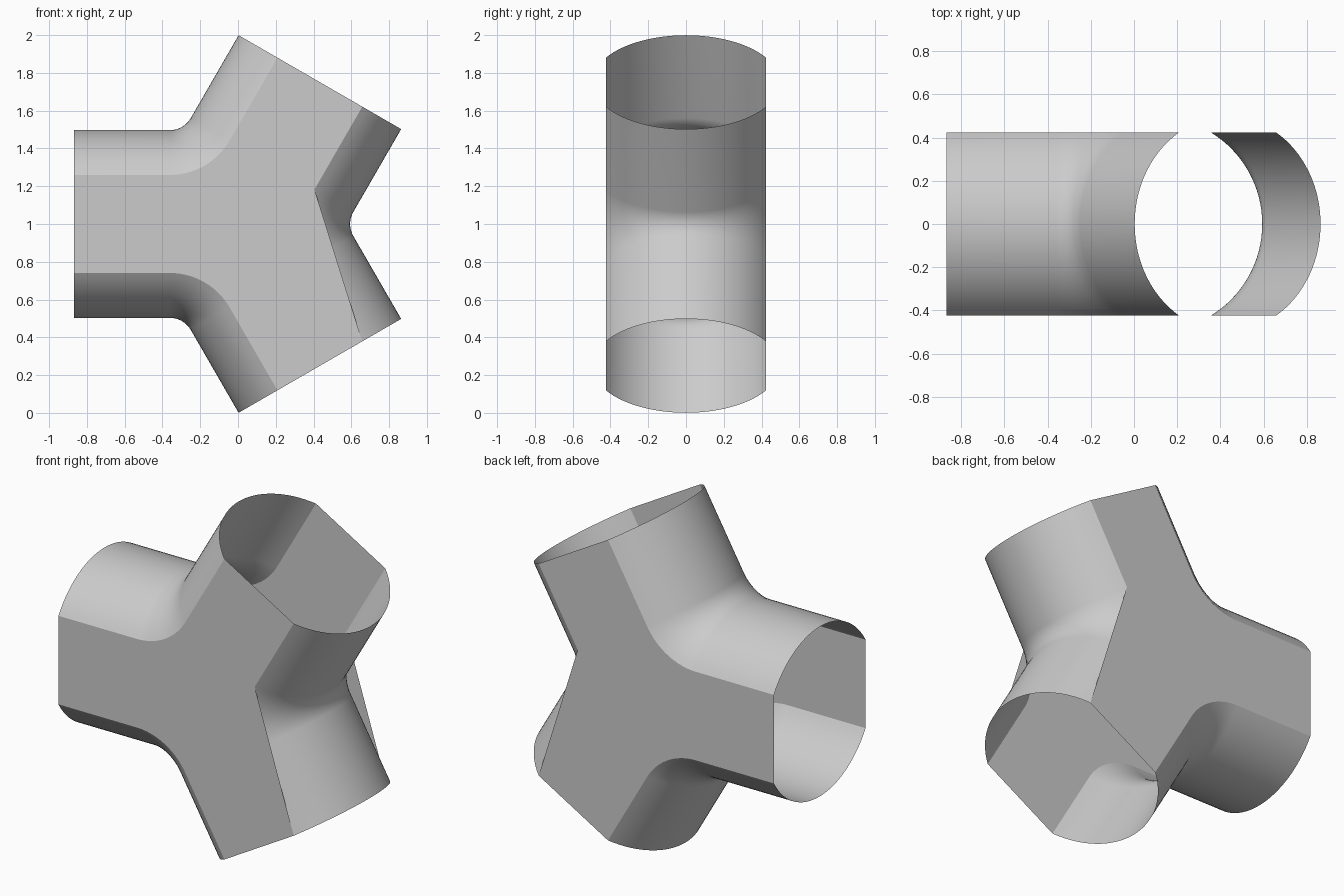
import bpy, bmesh
from math import sin, cos, asin, radians
from mathutils import Vector

if "Cube" in bpy.data.objects:
    bpy.data.objects.remove(bpy.data.objects["Cube"])

R = 0.497           # duct radius
HALF_DEPTH = 0.424  # flat front and back cut the round section here
LENGTH = 0.867      # hub centre to each open mouth
FILLET = 0.128      # crotch fillet radius at mid depth
ARC, RIBS = 24, 32
HUB = Vector((0, 0, 1))

grey = bpy.data.materials.new("plain grey")
grey.use_nodes = True
colour = (0.6, 0.6, 0.6, 1)
grey.diffuse_color = colour
grey.node_tree.nodes["Principled BSDF"].inputs["Base Color"].default_value = colour


def direction(deg):
    return Vector((cos(radians(deg)), 0, sin(radians(deg))))


def crotch_path(deg, y):
    """Line along one arm, fillet arc, line along the next arm, at depth y."""
    h = (R * R - y * y) ** 0.5
    centre = HUB + direction(deg) * ((R + FILLET) / sin(radians(60)))
    radius = FILLET + R - h
    arm_a, arm_b = direction(deg - 60), direction(deg + 60)
    pts = [HUB + arm_a * LENGTH + direction(deg + 30) * h]
    for i in range(ARC + 1):
        pts.append(centre + direction(deg + 210 - 60 * i / ARC) * radius)
    pts.append(HUB + arm_b * LENGTH + direction(deg - 30) * h)
    return [p + Vector((0, y, 0)) for p in pts]


def finish(name, bm, outward):
    bm.normal_update()
    total = sum((f.normal * f.calc_area() for f in bm.faces), Vector())
    if total.dot(outward) < 0:
        bmesh.ops.reverse_faces(bm, faces=bm.faces[:])
    mesh = bpy.data.meshes.new(name)
    bm.to_mesh(mesh)
    bm.free()
    mesh.materials.append(grey)
    obj = bpy.data.objects.new(name, mesh)
    bpy.context.collection.objects.link(obj)
    return obj


CROTCHES = {"right": 0, "upper_left": 120, "lower_left": 240}

# Curved walls, each joining two neighbouring arms
limit = asin(HALF_DEPTH / R)
for name, deg in CROTCHES.items():
    bm = bmesh.new()
    rows = [[bm.verts.new(p) for p in crotch_path(deg, R * sin(limit * (2 * j / RIBS - 1)))]
            for j in range(RIBS + 1)]
    for low, high in zip(rows, rows[1:]):
        for i in range(len(low) - 1):
            bm.faces.new((low[i], low[i + 1], high[i + 1], high[i]))
    for f in bm.faces:
        f.smooth = True
    finish(name + "_wall", bm, direction(deg))

# Flat front and back plates
for name, side in (("front_plate", -1), ("back_plate", 1)):
    bm = bmesh.new()
    outline = [p for deg in CROTCHES.values() for p in crotch_path(deg, side * HALF_DEPTH)]
    bm.faces.new([bm.verts.new(p) for p in outline])
    bmesh.ops.triangulate(bm, faces=bm.faces[:])
    finish(name, bm, Vector((0, side, 0)))
